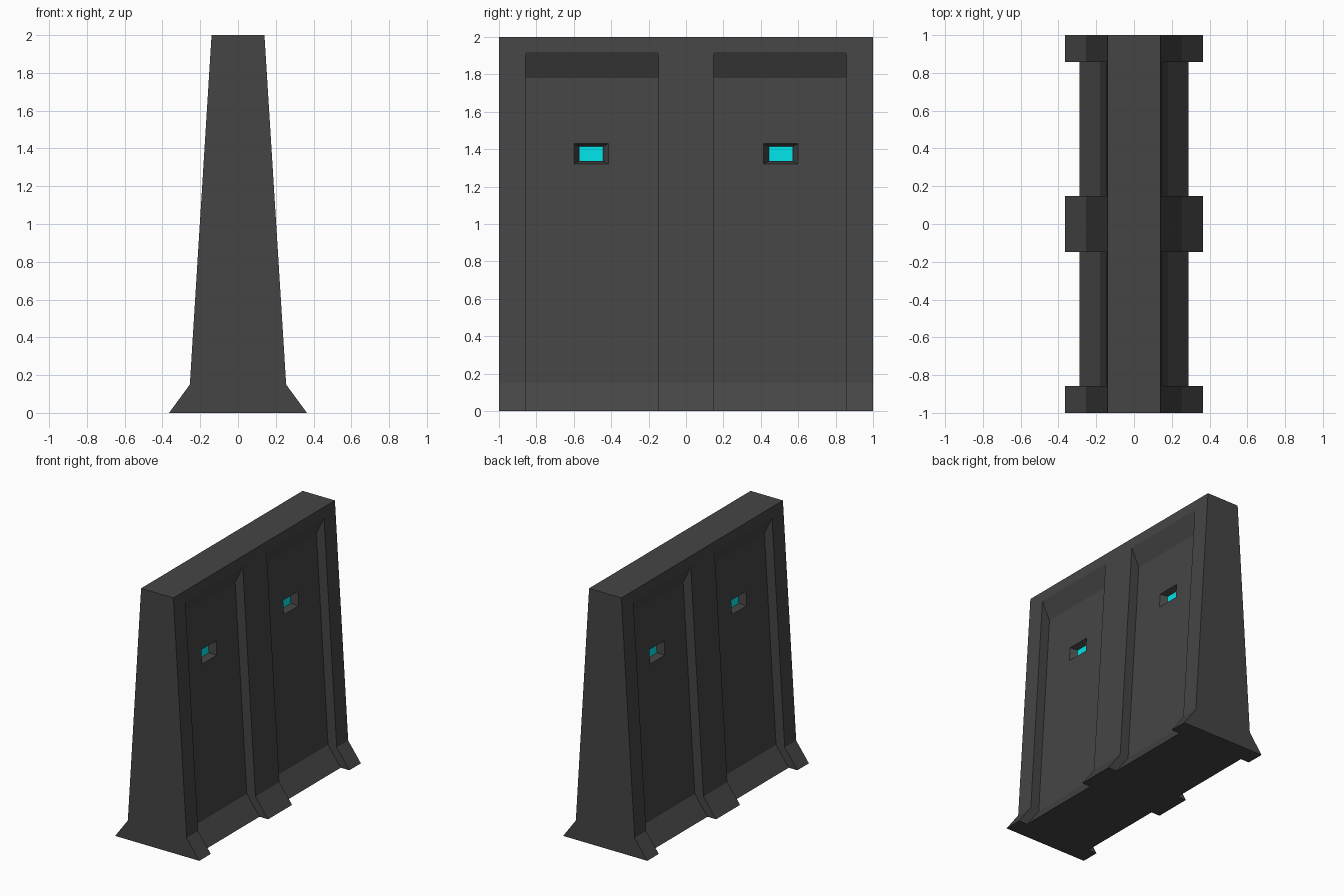
import bpy, bmesh

if "Cube" in bpy.data.objects:
    bpy.data.objects.remove(bpy.data.objects["Cube"])


def mesh_object(name, rings):
    """Solid between two matching rings of points."""
    bm = bmesh.new()
    a, b = [[bm.verts.new(p) for p in ring] for ring in rings]
    n = len(a)
    bm.faces.new(a)
    bm.faces.new(b[::-1])
    for i in range(n):
        j = (i + 1) % n
        bm.faces.new((a[i], b[i], b[j], a[j]))
    bmesh.ops.recalc_face_normals(bm, faces=bm.faces)
    me = bpy.data.meshes.new(name)
    bm.to_mesh(me)
    bm.free()
    ob = bpy.data.objects.new(name, me)
    bpy.context.collection.objects.link(ob)
    return ob


def prism(name, profile, y0, y1):
    return mesh_object(name, [[(x, y, z) for x, z in profile] for y in (y0, y1)])


def cut(target, cutter):
    cutter.hide_render = True
    cutter.hide_viewport = True
    mod = target.modifiers.new(cutter.name, 'BOOLEAN')
    mod.operation = 'DIFFERENCE'
    mod.solver = 'EXACT'
    mod.object = cutter


def window_ring(side, yc, depth, hy, hz):
    """Rectangle parallel to the sloped recess panel, sunk by depth."""
    zc = 1.375
    ring = []
    for dy, dz in ((-hy, -hz), (hy, -hz), (hy, hz), (-hy, hz)):
        z = zc + dz
        x = 0.18 - (z - 0.15) * 0.101 / 1.63 - depth
        ring.append((side * x, yc + dy, z))
    return ring


# Barrier body
half = [(0.365, 0), (0.255, 0.15), (0.14, 2)]
body = prism("barrier_body", half + [(-x, z) for x, z in half[::-1]], -1, 1)

# Colour for the lights, and dark concrete for the body
cyan = bpy.data.materials.new("cyan_light")
cyan.diffuse_color = (0.0, 0.75, 0.8, 1)
cyan.use_nodes = True
cyan.node_tree.nodes["Principled BSDF"].inputs["Base Color"].default_value = cyan.diffuse_color
dark = bpy.data.materials.new("dark_grey")
dark.diffuse_color = (0.06, 0.06, 0.06, 1)
dark.use_nodes = True
dark.node_tree.nodes["Principled BSDF"].inputs["Base Color"].default_value = dark.diffuse_color
body.data.materials.append(dark)

# Recessed panels with sloped top, each with a tapered light socket
recess = [(0.363, -0.1), (0.18, 0.15), (0.079, 1.78),
          (0.211, 2.06), (0.6, 2.06), (0.6, -0.1)]
for side in (-1, 1):
    for end in (-1, 1):
        y0, y1 = sorted((end * 0.148, end * 0.858))
        c = prism("panel_cutter", [(side * x, z) for x, z in recess], y0, y1)
        c.data.materials.append(dark)
        cut(body, c)

        yc = end * 0.507
        s = mesh_object("socket_cutter", [window_ring(side, yc, 0.05, 0.064, 0.04),
                                          window_ring(side, yc, -0.05, 0.12, 0.07)])
        s.data.materials.append(dark)
        cut(body, s)

        light = mesh_object("light_panel", [window_ring(side, yc, 0.052, 0.063, 0.039),
                                            window_ring(side, yc, 0.048, 0.063, 0.039)])
        light.data.materials.append(cyan)
